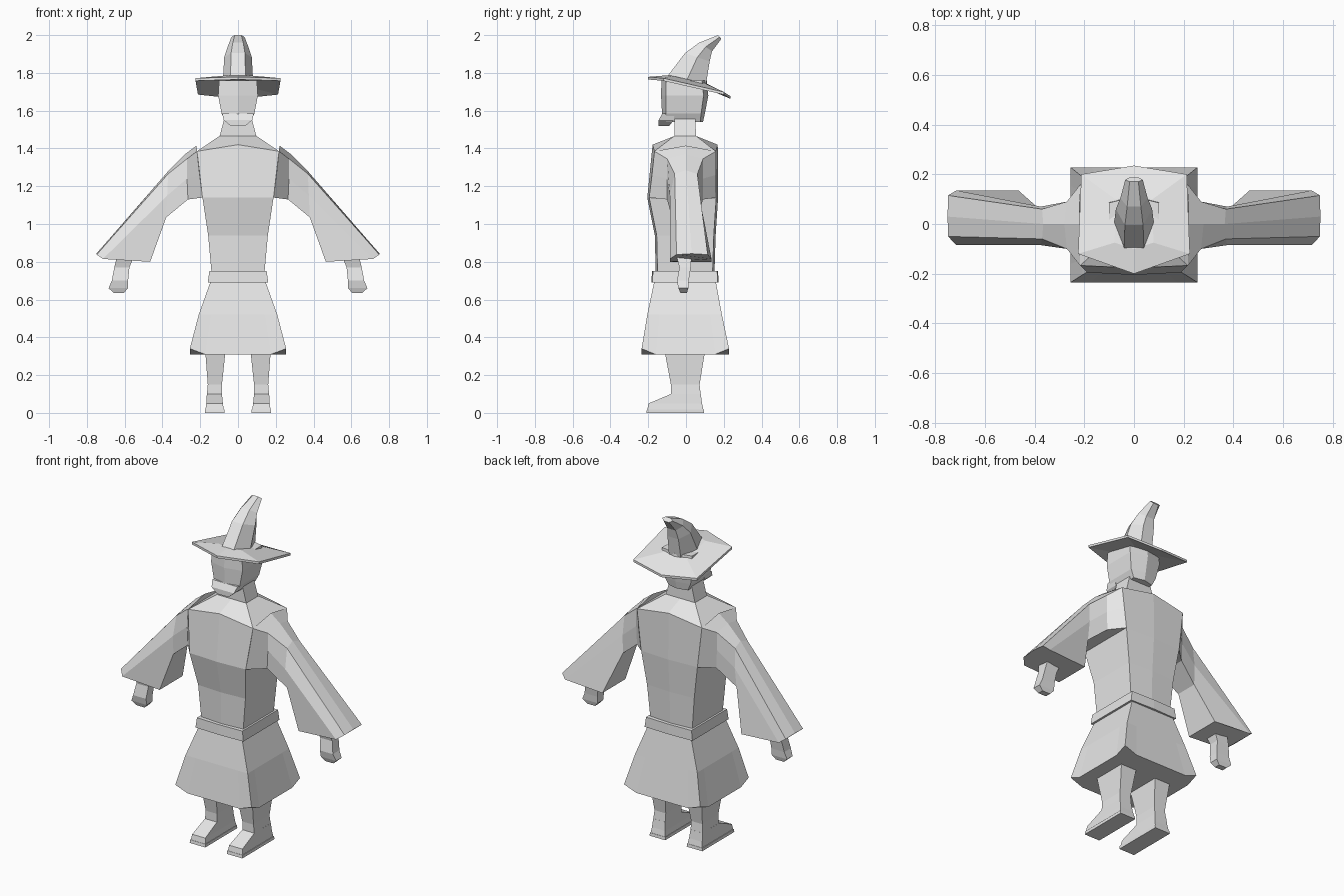
import bpy, bmesh

grey = bpy.data.materials.new("plain_grey")
grey.diffuse_color = (0.8, 0.8, 0.8, 1)


def loft(name, rings, mirror=False):
    """Skin a stack of equal-length point rings and cap both ends."""
    bm = bmesh.new()
    for side in ((1, -1) if mirror else (1,)):
        rows = [[bm.verts.new((side * x, y, z)) for x, y, z in r] for r in rings]
        n = len(rows[0])
        for a, b in zip(rows, rows[1:]):
            for i in range(n):
                j = (i + 1) % n
                bm.faces.new((a[i], a[j], b[j], b[i]))
        bm.faces.new(rows[0])
        bm.faces.new(rows[-1])
    bmesh.ops.recalc_face_normals(bm, faces=bm.faces)
    mesh = bpy.data.meshes.new(name)
    bm.to_mesh(mesh)
    bm.free()
    mesh.materials.append(grey)
    ob = bpy.data.objects.new(name, mesh)
    bpy.context.collection.objects.link(ob)
    return ob


def box(z, x0, x1, y0, y1):
    return [(x0, y0, z), (x1, y0, z), (x1, y1, z), (x0, y1, z)]


def ridged(z, hx, y0, y1, bulge=0.01, dz=0.0):
    """Rectangle with a slightly pushed-out middle at front and back."""
    return [(-hx, y0 + bulge, z), (0, y0, z + dz), (hx, y0 + bulge, z),
            (hx, y1 - bulge, z), (0, y1, z + dz), (-hx, y1 - bulge, z)]


def hem(z, hx, y0, y1, lift=0.0):
    """Twelve point rectangle whose corners can be lifted."""
    t = 0.68
    pts = []
    for u, v in ((-1, -1), (-t, -1), (t, -1), (1, -1), (1, -t), (1, t),
                 (1, 1), (t, 1), (-t, 1), (-1, 1), (-1, t), (-1, -t)):
        pts.append((u * hx, (y0 + y1) / 2 + v * (y1 - y0) / 2,
                    z + (lift if abs(u * v) == 1 else 0)))
    return pts


# Robe
loft("skirt", [hem(0.31, 0.255, -0.235, 0.228, 0.03),
               hem(0.52, 0.208, -0.205, 0.19),
               hem(0.71, 0.14, -0.165, 0.155)])
loft("belt", [ridged(0.69, 0.16, -0.183, 0.172, 0.005),
              ridged(0.75, 0.152, -0.18, 0.17, 0.005)])
loft("torso", [ridged(0.72, 0.138, -0.16, 0.15),
               ridged(0.94, 0.158, -0.165, 0.157),
               ridged(1.14, 0.188, -0.205, 0.17),
               ridged(1.385, 0.217, -0.177, 0.168, 0.01, 0.035),
               ridged(1.465, 0.1, -0.063, 0.055, 0)])

# Sleeves: top middle, then front and back edges from top to cuff underside
root = [(0.22, 0, 1.415), (0.217, -0.167, 1.385), (0.203, -0.18, 1.26),
        (0.188, -0.195, 1.14), (0.188, 0.16, 1.14), (0.203, 0.16, 1.26),
        (0.217, 0.158, 1.385)]
shoulder = [(0.28, 0, 1.37), (0.27, -0.1, 1.345), (0.27, -0.1, 1.24),
            (0.265, -0.1, 1.13), (0.265, 0.09, 1.13), (0.27, 0.09, 1.24),
            (0.27, 0.09, 1.345)]
elbow = [(0.365, 0, 1.285), (0.37, -0.06, 1.265), (0.375, -0.085, 1.15),
         (0.38, -0.075, 1.035), (0.38, 0.06, 1.035), (0.375, 0.07, 1.15),
         (0.37, 0.06, 1.265)]
cuff = [(0.75, 0.03, 0.843), (0.748, -0.05, 0.838), (0.715, -0.085, 0.815),
        (0.465, -0.085, 0.8), (0.465, 0.135, 0.8), (0.715, 0.135, 0.815),
        (0.748, 0.115, 0.838)]
loft("sleeves", [root, shoulder, elbow, cuff], mirror=True)

# Hands
loft("hands", [box(0.83, 0.55, 0.64, -0.05, 0.03),
               box(0.77, 0.575, 0.655, -0.035, 0.025),
               box(0.70, 0.582, 0.668, -0.048, 0.015),
               box(0.66, 0.582, 0.685, -0.04, 0.012),
               box(0.635, 0.605, 0.658, -0.03, 0.005)], mirror=True)

# Legs and shoes
loft("legs", [box(0.095, 0.085, 0.165, -0.08, 0.078),
              box(0.15, 0.085, 0.16, -0.08, 0.072),
              box(0.31, 0.068, 0.172, -0.11, 0.098),
              box(0.36, 0.068, 0.172, -0.11, 0.098)], mirror=True)
loft("shoes", [box(0.018, 0.075, 0.172, -0.205, 0.092),
               [(0.08, -0.198, 0.05), (0.168, -0.198, 0.05),
                (0.168, 0.085, 0.05), (0.08, 0.085, 0.05)],
               box(0.1, 0.085, 0.165, -0.08, 0.078)], mirror=True)
loft("soles", [box(0.0, 0.072, 0.176, -0.21, 0.096),
               box(0.018, 0.072, 0.176, -0.207, 0.094)], mirror=True)

# Neck, head and beard
loft("neck", [box(1.455, -0.1, 0.1, -0.06, 0.053),
              box(1.56, -0.072, 0.072, -0.06, 0.05)])
loft("head", [ridged(1.54, 0.065, -0.12, 0.09, 0.015),
              ridged(1.585, 0.087, -0.127, 0.1, 0.02),
              ridged(1.68, 0.105, -0.132, 0.118, 0.025),
              ridged(1.76, 0.1, -0.13, 0.11, 0.025)])
loft("beard", [box(1.585, -0.084, 0.084, -0.125, -0.06),
               box(1.55, -0.075, 0.075, -0.145, -0.065),
               box(1.518, -0.038, 0.038, -0.145, -0.09)])


# Hat brim: drooping hexagon under a shallow rise to the crown
def brim_ring(dz):
    return [(0, -0.2, 1.765 + dz), (0.225, -0.12, 1.758 + dz),
            (0.212, 0.2, 1.685 + dz), (0, 0.235, 1.663 + dz),
            (-0.212, 0.2, 1.685 + dz), (-0.225, -0.12, 1.758 + dz)]


def crown_ring(hx, yf, zf, yb, zb):
    """Tilted hexagon; front and back edges are half width."""
    ym, zm = yf + (yb - yf) * 0.5, zf + (zb - zf) * 0.5
    h = hx * 0.5
    return [(-h, yf, zf), (h, yf, zf), (hx, ym, zm),
            (h, yb, zb), (-h, yb, zb), (-hx, ym, zm)]


crown_base = [(0, -0.1, 1.787), (0.078, -0.075, 1.785), (0.075, 0.1, 1.745),
              (0, 0.115, 1.74), (-0.075, 0.1, 1.745), (-0.078, -0.075, 1.785)]
inner = [(x, y, z - 0.025) for x, y, z in crown_base]
loft("hat_brim", [inner, brim_ring(0), brim_ring(0.014), crown_base])
loft("hat_crown", [crown_ring(0.08, -0.1, 1.78, 0.105, 1.735),
                   crown_ring(0.073, -0.005, 1.905, 0.125, 1.86),
                   crown_ring(0.055, 0.07, 1.96, 0.138, 1.915),
                   crown_ring(0.035, 0.17, 2.0, 0.187, 1.98)])
